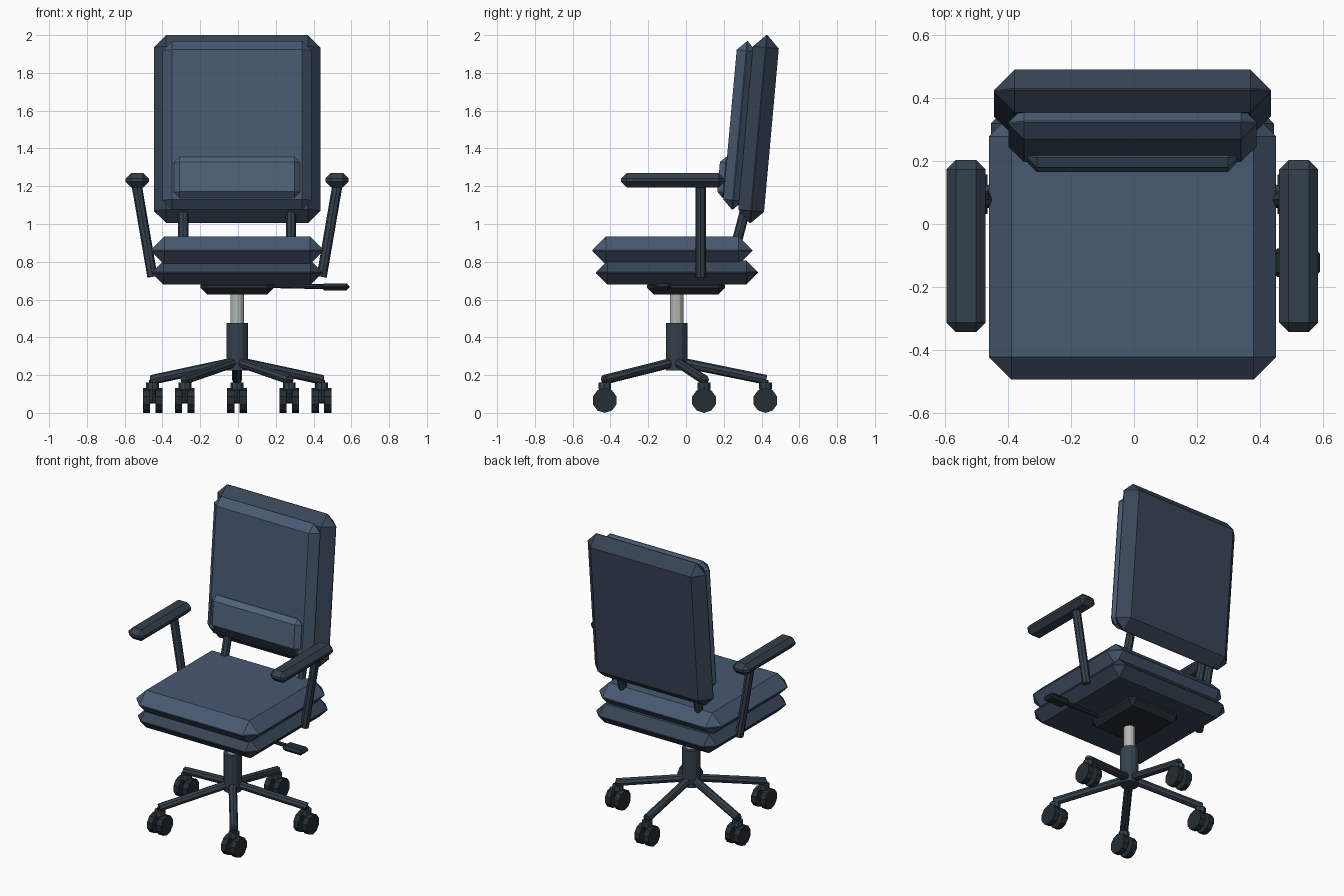
import bpy, bmesh, math
from mathutils import Vector, Matrix

if "Cube" in bpy.data.objects:
    bpy.data.objects.remove(bpy.data.objects["Cube"])

CX, HUB_Y = -0.005, -0.05


def material(name, rgb):
    m = bpy.data.materials.new(name)
    m.diffuse_color = (*rgb, 1)
    m.use_nodes = True
    m.node_tree.nodes["Principled BSDF"].inputs["Base Color"].default_value = m.diffuse_color
    return m


FABRIC = material("fabric", (0.065, 0.10, 0.165))
LIGHT = material("light_fabric", (0.08, 0.125, 0.19))
SHELL = material("shell", (0.04, 0.06, 0.095))
PLASTIC = material("plastic", (0.035, 0.052, 0.072))
RUBBER = material("rubber", (0.018, 0.027, 0.035))
STEEL = material("steel", (0.45, 0.48, 0.45))


def finish(name, bm, mat):
    me = bpy.data.meshes.new(name)
    bm.to_mesh(me)
    bm.free()
    me.materials.append(mat)
    ob = bpy.data.objects.new(name, me)
    bpy.context.collection.objects.link(ob)
    return ob


def box(name, center, size, bevel, mat, tilt=0.0):
    """Chamfered box, leaned back around x by tilt."""
    bm = bmesh.new()
    bmesh.ops.create_cube(bm, size=1, matrix=Matrix.Diagonal((*size, 1)))
    bmesh.ops.bevel(bm, geom=bm.edges[:], offset=bevel, segments=1,
                    affect='EDGES', profile=0.5)
    bm.transform(Matrix.Translation(center) @ Matrix.Rotation(-tilt, 4, 'X'))
    return finish(name, bm, mat)


def rod(name, a, b, radius, mat, sides=8):
    """Flat-faced cylinder between two points."""
    a, b = Vector(a), Vector(b)
    d = b - a
    bm = bmesh.new()
    bmesh.ops.create_cone(bm, cap_ends=True, segments=sides, radius1=radius,
                          radius2=radius, depth=d.length)
    bm.transform(Matrix.Translation((a + b) / 2)
                 @ d.to_track_quat('Z', 'Y').to_matrix().to_4x4())
    return finish(name, bm, mat)


# Seat
box("seat_cushion", (CX, -0.072, 0.86), (0.914, 0.846, 0.15), 0.072, FABRIC)
box("seat_pan", (CX, -0.048, 0.743), (0.90, 0.856, 0.126), 0.06, SHELL)
box("tilt_mechanism", (CX, 0.0, 0.668), (0.386, 0.412, 0.08), 0.033, RUBBER)

# Backrest
TILT = 0.09
box("back_shell", (CX, 0.384, 1.5025), (0.882, 0.137, 1.0), 0.066, SHELL, TILT)
box("back_cushion", (CX, 0.285, 1.522), (0.79, 0.105, 0.895), 0.05, FABRIC, TILT)
box("lumbar_pad", (CX, 0.215, 1.246), (0.668, 0.085, 0.218), 0.03, LIGHT, TILT)

# Left and right supports and armrests
for side, s in (("left", -1), ("right", 1)):
    rod(f"back_support_{side}", (CX + s * 0.285, 0.225, 0.74),
        (CX + s * 0.285, 0.36, 1.25), 0.027, PLASTIC)
    rod(f"arm_post_{side}", (CX + s * 0.448, 0.078, 0.72),
        (CX + s * 0.532, 0.078, 1.21), 0.027, PLASTIC)
    box(f"arm_pad_{side}", (CX + s * 0.529, -0.07, 1.232),
        (0.124, 0.548, 0.076), 0.03, PLASTIC)

# Height lever
rod("lever_rod", (0.12, -0.12, 0.675), (0.46, -0.12, 0.668), 0.013, RUBBER)
box("lever_grip", (0.515, -0.123, 0.667), (0.152, 0.09, 0.036), 0.016, RUBBER)

# Gas lift
rod("gas_lift", (CX, HUB_Y, 0.45), (CX, HUB_Y, 0.65), 0.036, STEEL, 12)
rod("column", (CX, HUB_Y, 0.225), (CX, HUB_Y, 0.475), 0.057, PLASTIC, 12)

# Five-star base with twin-wheel casters
for i in range(5):
    ang = math.radians(90 + 72 * i)
    dx, dy = math.cos(ang), math.sin(ang)

    def at(r, z, ox=0.0):
        return (CX + dx * r + ox, HUB_Y + dy * r, z)

    rod(f"base_leg_{i}", at(0.0, 0.272), at(0.475, 0.175), 0.026, PLASTIC)
    rod(f"caster_stem_{i}", at(0.47, 0.06), at(0.47, 0.175), 0.018, RUBBER)
    rod(f"caster_cap_{i}", at(0.47, 0.125), at(0.47, 0.16), 0.034, PLASTIC)
    rod(f"caster_axle_{i}", at(0.47, 0.066, -0.04), at(0.47, 0.066, 0.04), 0.015, RUBBER)
    for j, s in enumerate((-1, 1)):
        rod(f"caster_wheel_{i}_{j}", at(0.47, 0.066, s * 0.014),
            at(0.47, 0.066, s * 0.052), 0.066, RUBBER, 10)
